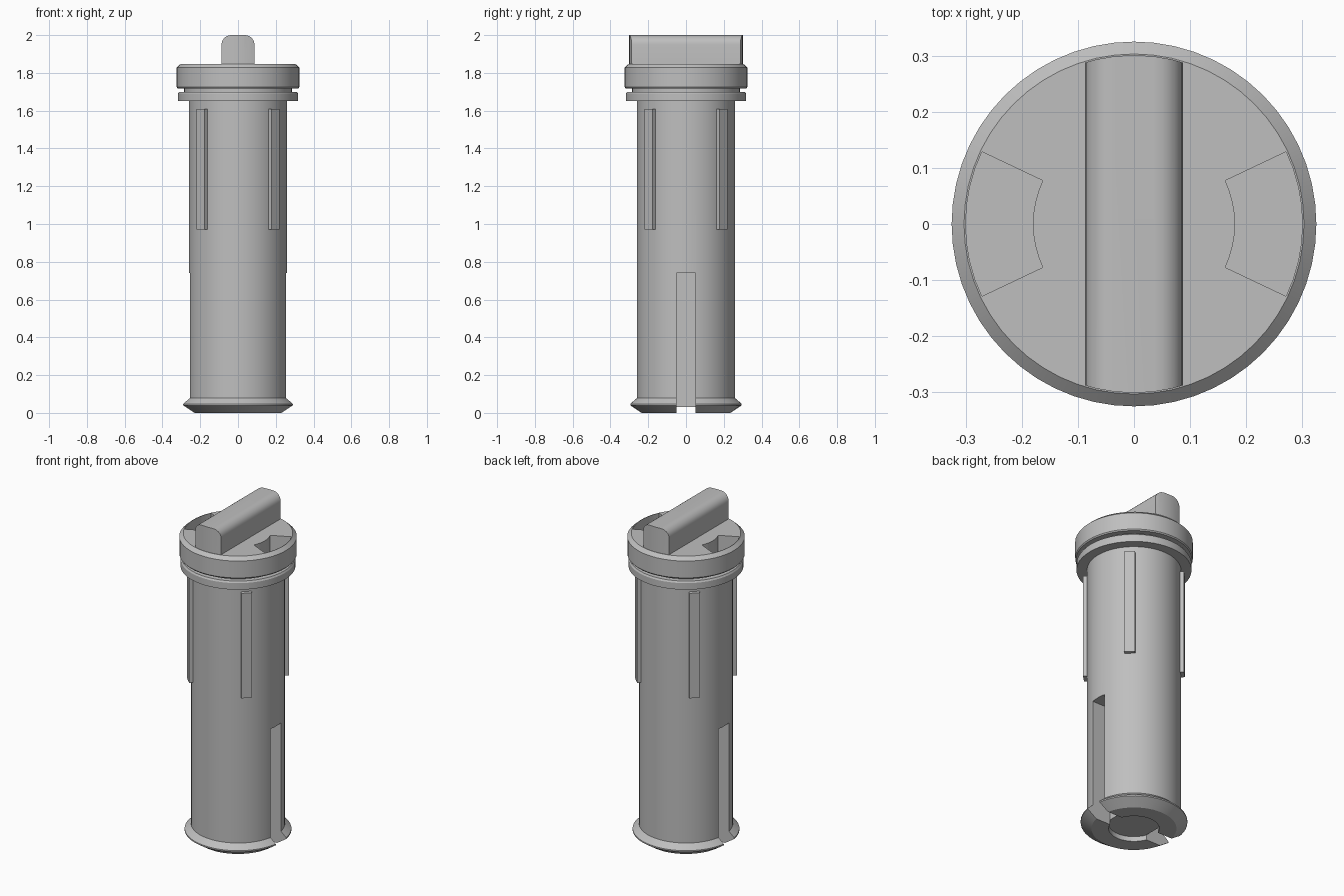
import bpy, bmesh, math
from mathutils import Matrix

if "Cube" in bpy.data.objects:
    bpy.data.objects.remove(bpy.data.objects["Cube"])

GREY = (0.52, 0.52, 0.52, 1)
grey = bpy.data.materials.new("plain grey")
grey.use_nodes = True
grey.diffuse_color = GREY
grey.node_tree.nodes["Principled BSDF"].inputs["Base Color"].default_value = GREY
SEGMENTS = 56


def finish(bm, name):
    bmesh.ops.recalc_face_normals(bm, faces=bm.faces)
    mesh = bpy.data.meshes.new(name)
    bm.to_mesh(mesh)
    bm.free()
    obj = bpy.data.objects.new(name, mesh)
    bpy.context.collection.objects.link(obj)
    mesh.materials.append(grey)
    return obj


def lathe(name, profile):
    """Turn a radius/height profile, starting and ending on the axis."""
    bm = bmesh.new()
    verts = [bm.verts.new((r, 0, z)) for r, z in profile]
    edges = [bm.edges.new(pair) for pair in zip(verts, verts[1:])]
    bmesh.ops.spin(bm, geom=verts + edges, cent=(0, 0, 0), axis=(0, 0, 1),
                   angle=math.tau, steps=SEGMENTS)
    bmesh.ops.remove_doubles(bm, verts=bm.verts, dist=0.0001)
    return finish(bm, name)


def prism(name, outline, depth):
    """Extrude a closed outline of 3D points along a vector."""
    bm = bmesh.new()
    face = bm.faces.new([bm.verts.new(p) for p in outline])
    new = bmesh.ops.extrude_face_region(bm, geom=[face])["geom"]
    bmesh.ops.translate(bm, vec=depth,
                        verts=[v for v in new if isinstance(v, bmesh.types.BMVert)])
    return finish(bm, name)


def box(name, low, high):
    (x0, y0, z0), (x1, y1, z1) = low, high
    return prism(name, [(x0, y0, z0), (x1, y0, z0), (x1, y1, z0), (x0, y1, z0)],
                 (0, 0, z1 - z0))


def boolean(obj, cutter, operation="DIFFERENCE"):
    cutter.hide_render = True
    mod = obj.modifiers.new("cut", "BOOLEAN")
    mod.operation, mod.object, mod.solver = operation, cutter, "EXACT"
    bpy.context.view_layer.objects.active = obj
    bpy.ops.object.modifier_apply(modifier=mod.name)
    bpy.data.objects.remove(cutter)


# Shaft with flared foot and a shallow round recess underneath
shaft = lathe("shaft", [(0, 0.03), (0.14, 0.03), (0.14, 0), (0.235, 0),
                        (0.295, 0.04), (0.295, 0.048), (0.26, 0.078),
                        (0.26, 1.66), (0, 1.66)])

# Head: lower flange, seal groove and chamfered cap
head = lathe("head", [(0, 1.65), (0.318, 1.65), (0.318, 1.69), (0.312, 1.7),
                      (0.285, 1.7), (0.285, 1.718), (0.32, 1.718),
                      (0.325, 1.725), (0.325, 1.828), (0.303, 1.848), (0, 1.848)])

# Side slots in the shaft and wedge pockets in the cap, on both sides
for side in (1, -1):
    inner, outer = sorted((side * 0.131, side * 0.4))
    boolean(shaft, box("slot_cutter", (inner, -0.05, -0.1), (outer, 0.05, 0.74)))
    angles = [math.radians(-25.4 + 50.8 * i / 8) for i in range(9)]
    arc = [(r * math.cos(a) * side, r * math.sin(a), 1.75)
           for r, sweep in ((0.3, angles), (0.18, angles[::-1])) for a in sweep]
    boolean(head, prism("pocket_cutter", arc, (0, 0, 0.2)))

# Grip bar with rounded top edges and ends that follow the cap rim
HALF, TOP, ROUND = 0.087, 2.0, 0.05
outline = [(-HALF, -0.4, 1.84), (HALF, -0.4, 1.84)]
for centre, start in ((HALF - ROUND, 0), (ROUND - HALF, 90)):
    for i in range(7):
        a = math.radians(start + 15 * i)
        outline.append((centre + ROUND * math.cos(a), -0.4,
                        TOP - ROUND + ROUND * math.sin(a)))
grip = prism("grip_bar", outline, (0, 0.8, 0))
boolean(grip, lathe("grip_trim", [(0, 1.8), (0.301, 1.8), (0.301, 2.1), (0, 2.1)]),
        "INTERSECT")

# Four upright ribs on the shaft diagonals
ribs = []
for i, name in enumerate(("back_left", "back_right", "front_right", "front_left")):
    rib = box(name + "_rib", (0.24, -0.03, 0.97), (0.28, 0.03, 1.61))
    rib.data.transform(Matrix.Rotation(math.radians(45 + 90 * i), 4, "Z"))
    ribs.append(rib)

# Smooth round walls, crisp edges
bpy.ops.object.select_all(action="DESELECT")
for obj in (shaft, head, grip):
    obj.select_set(True)
bpy.context.view_layer.objects.active = shaft
bpy.ops.object.shade_smooth_by_angle(angle=math.radians(25))
